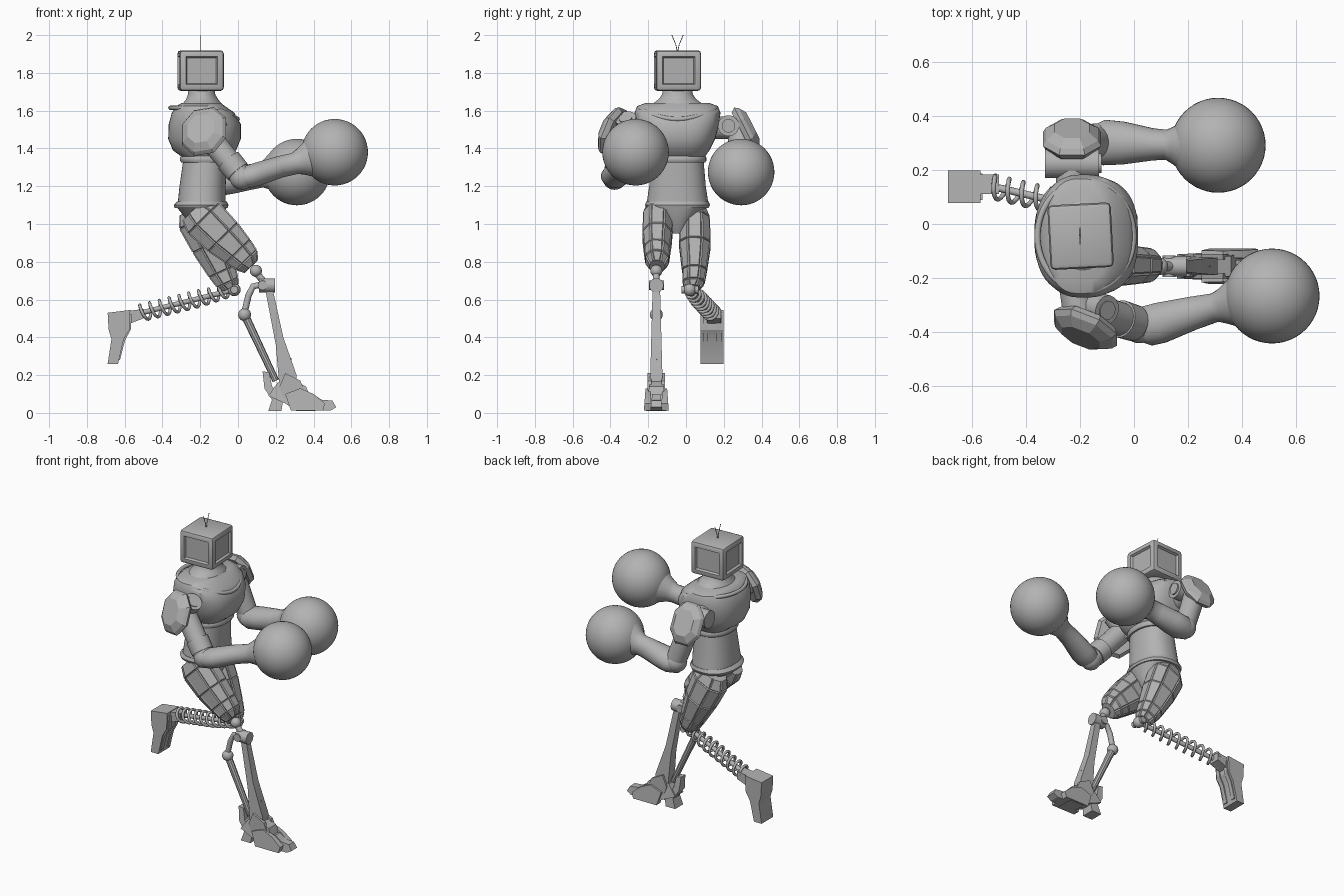
import bpy, bmesh
from math import sin, cos, pi, radians
from mathutils import Vector, Matrix

if "Cube" in bpy.data.objects:
    bpy.data.objects.remove(bpy.data.objects["Cube"])

GREY = (0.45, 0.45, 0.45, 1)
metal = bpy.data.materials.new("plain_grey")
metal.use_nodes = True
metal.diffuse_color = GREY
metal.node_tree.nodes["Principled BSDF"].inputs["Base Color"].default_value = GREY


def finish(name, bm, angle=35):
    bmesh.ops.recalc_face_normals(bm, faces=bm.faces)
    me = bpy.data.meshes.new(name)
    bm.to_mesh(me)
    bm.free()
    me.materials.append(metal)
    ob = bpy.data.objects.new(name, me)
    bpy.context.collection.objects.link(ob)
    bpy.ops.object.select_all(action='DESELECT')
    bpy.context.view_layer.objects.active = ob
    ob.select_set(True)
    bpy.ops.object.shade_smooth_by_angle(angle=radians(angle))
    return ob


def loft(name, rings, n=24, p=2.0, axis=None, panels=0, angle=35):
    """Skin superellipse rings (x, y, z, side radius, depth radius) along one axis."""
    d = Vector(axis or (Vector(rings[-1][:3]) - Vector(rings[0][:3]))).normalized()
    ref = Vector((0, 1, 0)) if abs(d.y) < .7 else Vector((1, 0, 0))
    u = (ref - d * ref.dot(d)).normalized()
    v = d.cross(u)
    bm = bmesh.new()
    power = lambda t: abs(t) ** (2 / p) * (1 if t >= 0 else -1)
    loops = []
    for x, y, z, ru, rv in rings:
        turn = [2 * pi * (i + .5) / n for i in range(n)]
        loops.append([bm.verts.new(Vector((x, y, z)) + u * ru * power(cos(a))
                                   + v * rv * power(sin(a))) for a in turn])
    sides = [bm.faces.new((a[i], a[(i + 1) % n], b[(i + 1) % n], b[i]))
             for a, b in zip(loops, loops[1:]) for i in range(n)]
    bm.faces.new(loops[0][::-1])
    bm.faces.new(loops[-1])
    bmesh.ops.recalc_face_normals(bm, faces=bm.faces)
    if panels:
        bmesh.ops.inset_individual(bm, faces=sides, thickness=.006, depth=panels)
    return finish(name, bm, angle)


def rod(name, a, b, r, r2=None, n=20):
    return loft(name, [(*a, r, r), (*b, r2 or r, r2 or r)], n)


def ball(name, c, r, n=16):
    bm = bmesh.new()
    bmesh.ops.create_uvsphere(bm, u_segments=2 * n, v_segments=n, radius=r,
                              matrix=Matrix.Translation(c))
    return finish(name, bm)


def plate(name, outline, y, half, top_half=None):
    """Side outline in x and z, given thickness in y, optionally thinner at the top."""
    top_half = top_half or half
    zs = [z for _, z in outline]
    low, high = min(zs), max(zs)
    width = lambda z: half + (top_half - half) * (z - low) / (high - low)
    bm = bmesh.new()
    a, b = [[bm.verts.new((x, y + s * width(z), z)) for x, z in outline] for s in (-1, 1)]
    k = len(outline)
    bm.faces.new(a)
    bm.faces.new(b[::-1])
    for i in range(k):
        bm.faces.new((a[i], b[i], b[(i + 1) % k], a[(i + 1) % k]))
    return finish(name, bm, 20)


def wire(name, pts, r, closed=False):
    cu = bpy.data.curves.new(name, 'CURVE')
    cu.dimensions = '3D'
    cu.bevel_depth, cu.bevel_resolution, cu.use_fill_caps = r, 2, True
    sp = cu.splines.new('POLY')
    sp.points.add(len(pts) - 1)
    for q, c in zip(sp.points, pts):
        q.co = (*c, 1)
    sp.use_cyclic_u = closed
    cu.materials.append(metal)
    ob = bpy.data.objects.new(name, cu)
    bpy.context.collection.objects.link(ob)
    bpy.ops.object.select_all(action='DESELECT')
    bpy.context.view_layer.objects.active = ob
    ob.select_set(True)
    bpy.ops.object.convert(target='MESH')
    return ob


CY = -.045  # body centre line

# Head: chamfered box with recessed side panels and a screen facing +x
bm = bmesh.new()
bmesh.ops.create_cube(bm, matrix=Matrix.Diagonal((.235, .24, .215, 1)))
bmesh.ops.bevel(bm, geom=bm.edges[:], offset=.018, segments=2, affect='EDGES', profile=.5)
big = [f for f in bm.faces if f.calc_area() > .02 and abs(f.normal.z) < .5]
bmesh.ops.inset_individual(bm, faces=big, thickness=.022, depth=0)
bmesh.ops.inset_individual(bm, faces=big, thickness=.01, depth=-.014)
bmesh.ops.transform(bm, verts=bm.verts,
                    matrix=Matrix.Translation((-.198, CY, 1.812)) @ Matrix.Rotation(radians(3), 4, 'Z'))
finish("head", bm, 25)
for side, dy in (("front", -.03), ("back", .03)):
    wire("antenna_" + side, [(-.2, CY, 1.91), (-.2, CY + dy * .3, 1.95), (-.2, CY + dy, 2.0)], .002)


# Torso: stacked rings given by height, rear x, front x and half width
def trunk(name, rows, p):
    return loft(name, [((a + b) / 2, CY, z, w, (b - a) / 2) for z, a, b, w in rows],
                48, p, axis=(0, 0, 1))


trunk("chest", [(1.35, -.29, -.06, .14), (1.39, -.345, -.01, .17), (1.45, -.37, .015, .2),
                (1.53, -.367, .015, .22), (1.59, -.35, -.02, .228), (1.625, -.325, -.07, .213),
                (1.64, -.3, -.09, .17)], 2.6)
trunk("neck", [(1.6, -.31, -.07, .18), (1.635, -.295, -.085, .135), (1.66, -.275, -.105, .1),
               (1.685, -.265, -.12, .082), (1.72, -.262, -.125, .076)], 2)
trunk("belly", [(1.1, -.32, -.065, .165), (1.2, -.31, -.065, .15), (1.34, -.29, -.06, .138)], 2.3)
trunk("waist_band", [(1.325, -.3, -.05, .147), (1.335, -.307, -.043, .153),
                     (1.35, -.307, -.043, .153), (1.365, -.3, -.05, .147)], 2.3)
trunk("hip_band", [(1.085, -.335, -.055, .165), (1.1, -.34, -.05, .172), (1.12, -.32, -.06, .165)], 2.3)
trunk("pelvis", [(.95, -.2, -.12, .035), (1.02, -.27, -.08, .08), (1.09, -.325, -.06, .155)], 2.3)
ring = [2 * pi * i / 48 for i in range(48)]
wire("collar", [(-.18 + .178 * cos(a), CY + .205 * sin(a), 1.615 - .06 * max(0, cos(a)) ** 2)
                for a in ring], .012, True)


# Shoulder pads: faceted domes along an outward direction
def pad(name, c, d, w, h):
    c, d = Vector(c), Vector(d).normalized()
    steps = [(-.025, .86), (0, 1), (.02, .9), (.045, .6)]
    loft(name, [(*(c + d * t), w * s, h * s) for t, s in steps], 8, 2.2, axis=d, angle=20)


pad("shoulder_pad_front", (-.18, -.385, 1.49), (-.38, -.85, .35), .135, .14)
pad("shoulder_pad_back", (-.23, .315, 1.5), (0, .88, .45), .115, .14)

# Arm on the -y side
rod("shoulder_link_front", (-.22, -.22, 1.5), (-.2, -.36, 1.5), .06)
rod("shoulder_joint_front", (-.2, -.29, 1.44), (-.1, -.32, 1.56), .056)
rod("shoulder_cap_front", (-.105, -.3185, 1.554), (-.097, -.321, 1.564), .036)
rod("upper_arm_front", (-.17, -.315, 1.48), (.02, -.375, 1.25), .066, .06)
rod("arm_cuff_front", (-.05, -.352, 1.335), (.0, -.367, 1.275), .07, .068)
ball("elbow_front", (.02, -.378, 1.245), .064)
loft("forearm_front", [(.0, -.388, 1.235, .045, .045), (.05, -.378, 1.248, .075, .06),
                       (.1, -.366, 1.263, .076, .062), (.22, -.33, 1.302, .062, .058),
                       (.3, -.31, 1.32, .054, .058), (.33, -.305, 1.33, .066, .07),
                       (.4, -.285, 1.35, .11, .11)])
ball("glove_front", (.512, -.267, 1.38), .176, 24)

# Arm on the +y side
rod("shoulder_joint_back", (-.33, .225, 1.52), (-.13, .225, 1.52), .056)
rod("shoulder_cap_back", (-.132, .225, 1.52), (-.12, .225, 1.52), .036)
rod("shoulder_link_back", (-.23, .14, 1.51), (-.23, .31, 1.51), .06)
rod("upper_arm_back", (-.23, .285, 1.48), (-.14, .305, 1.23), .066, .062)
ball("elbow_back", (-.14, .305, 1.225), .068)
loft("forearm_back", [(-.17, .305, 1.2, .05, .045), (-.11, .302, 1.215, .085, .068),
                      (-.04, .3, 1.228, .08, .07), (.07, .295, 1.25, .06, .068),
                      (.12, .294, 1.258, .056, .066), (.15, .292, 1.262, .072, .08),
                      (.2, .29, 1.27, .11, .12)])
ball("glove_back", (.312, .292, 1.275), .176, 24)

# Thighs: faceted armour with raised panels
loft("thigh_front", [(-.23, -.14, 1.08, .06, .09), (-.18, -.148, 1.03, .078, .118),
                     (-.08, -.152, .93, .076, .11), (.0, -.153, .855, .066, .09),
                     (.045, -.153, .81, .06, .075), (.07, -.153, .775, .035, .045)],
     8, 2.3, panels=.007, angle=15)
loft("thigh_back", [(-.235, .04, 1.08, .06, .08), (-.21, .045, 1.02, .08, .112),
                    (-.15, .047, .89, .082, .1), (-.085, .045, .75, .062, .075),
                    (-.055, .04, .69, .055, .06), (-.04, .035, .66, .035, .04)],
     8, 2.3, panels=.007, angle=15)
for i, dy in enumerate((-.05, .05)):
    rod("thigh_piston_%d" % i, (-.25, .045 + dy, .97), (-.09, .045 + dy * .8, .69), .02, .014, 10)

# Standing leg: knee joint, twin struts and clawed foot
LY = -.157
ball("knee_ball_front", (.095, LY, .752), .032)
rod("knee_pin_front", (.09, LY, .75), (.14, LY, .69), .018)
rod("knee_barrel", (.11, LY, .675), (.195, LY, .675), .038)
rod("knee_hub", (.13, LY - .04, .675), (.13, LY + .04, .675), .025)
plate("shin_strut", [(.145, .65), (.185, .65), (.24, .4), (.31, .2), (.31, .13), (.22, .13), (.2, .36)],
      LY, .034, .02)
wire("calf_arm", [(.13, LY, .68), (.08, LY, .67), (.055, LY, .62), (.032, LY, .52)], .017)
ball("calf_joint", (.035, LY, .52), .034)
rod("calf_strut", (.035, LY, .52), (.2, LY, .17), .022, .018, 10)
plate("foot_body", [(.16, .09), (.21, .16), (.3, .17), (.36, .14), (.38, .09), (.42, .05),
                    (.41, .01), (.31, .01), (.25, .05)], LY, .055, .034)
plate("middle_toe", [(.36, .09), (.4, .1), (.44, .07), (.5, .065), (.52, .03), (.49, .012), (.36, .012)],
      LY, .032, .022)
plate("heel", [(.13, .22), (.165, .215), (.18, .14), (.24, .08), (.23, .01), (.16, .01),
               (.18, .07), (.14, .13)], LY, .042, .022)
for side, s in (("front", -1), ("back", 1)):
    plate("toe_" + side, [(.25, .1), (.33, .13), (.4, .1), (.46, .05), (.45, .012), (.28, .012)],
          LY + s * .045, .021, .012)
    plate("ankle_guard_" + side, [(.22, .14), (.25, .21), (.33, .17), (.36, .1), (.24, .08)],
          LY + s * .036, .01)
rod("ankle_spike", (.29, LY, .14), (.28, LY, .29), .012, .002, 8)

# Trailing leg: coil spring around a rod, ending in a block foot
A, B = Vector((-.02, .02, .652)), Vector((-.55, .145, .52))
ball("knee_ball_back", A, .034)
rod("knee_axle_back", A - Vector((0, .045, 0)), A + Vector((0, .045, 0)), .02)
rod("spring_rod", A, B, .014, n=12)
d = (B - A).normalized()
u = d.cross(Vector((0, 0, 1))).normalized()
v = d.cross(u)
TURNS, STEPS = 9, 20
coil = []
for i in range(TURNS * STEPS + 1):
    t, a = i / (TURNS * STEPS), 2 * pi * i / STEPS
    coil.append(A.lerp(B, .07 + .88 * t) + (u * cos(a) + v * sin(a)) * (.03 + .012 * min(1, 3 * t)))
wire("spring_coil", coil, .0085)
plate("spring_socket", [(-.5, .5), (-.5, .55), (-.58, .54), (-.58, .47)], .148, .036)
plate("trailing_foot", [(-.69, .53), (-.57, .545), (-.575, .44), (-.605, .39), (-.635, .26),
                        (-.69, .26), (-.67, .39), (-.685, .44)], .138, .061)
for i, dy in enumerate((-.035, .035)):
    plate("foot_rail_%d" % i, [(-.585, .52), (-.562, .52), (-.568, .44), (-.598, .385), (-.625, .28),
                               (-.645, .28), (-.615, .39)], .138 + dy, .014)
